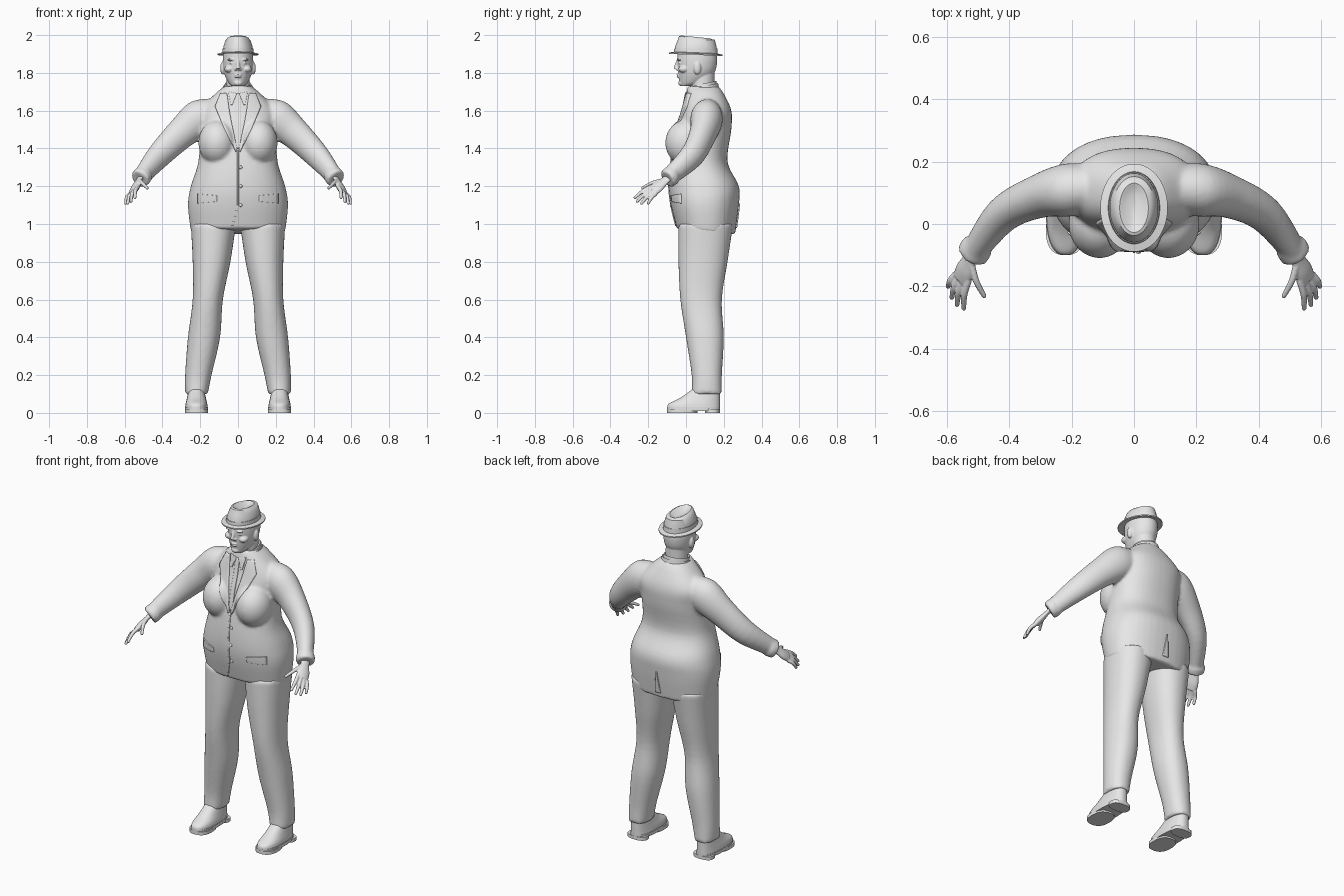
import bpy, bmesh, math
from mathutils import Vector, Matrix

cube = bpy.data.objects.get("Cube")
if cube:
    bpy.data.objects.remove(cube, do_unlink=True)

grey = bpy.data.materials.new("plain_grey")
grey.use_nodes = True
grey.diffuse_color = (.8, .8, .8, 1)
grey.node_tree.nodes["Principled BSDF"].inputs["Base Color"].default_value = grey.diffuse_color


def disc(height, half_width, front, back, x=0, slope=0):
    """Level or sloping oval ring as centre, width vector and depth vector."""
    depth = (back - front) / 2
    centre = Vector((x, (front + back) / 2, height))
    return centre, Vector((half_width, 0, 0)), Vector((0, depth, depth * slope))


def limb(points, hint=(0, 0, 1), flat=1):
    """Rings across a path of (x, y, z, radius), narrowed sideways by flat."""
    path = [Vector(p[:3]) for p in points]
    rings = []
    for i, (*_, radius) in enumerate(points):
        ahead = (path[min(i + 1, len(path) - 1)] - path[max(i - 1, 0)]).normalized()
        side = ahead.cross(Vector(hint)).normalized()
        rings.append((path[i], side * radius * flat, side.cross(ahead) * radius))
    return rings


def ease(before, start, end, after, t):
    """Smooth curve from start to end, aware of both neighbours."""
    leave, arrive = (end - before) / 2, (after - start) / 2
    gap = end - start
    return start + t * (leave + t * (3 * gap - 2 * leave - arrive + t * (leave + arrive - 2 * gap)))


def loft(bm, rings, mirror=False, steps=5, power=2, sides=40):
    """Closed skin over rings, eased between them when steps is above one."""
    last = len(rings) - 1
    fine = []
    for i in range(last):
        four = rings[max(i - 1, 0)], rings[i], rings[i + 1], rings[min(i + 2, last)]
        for k in range(steps):
            fine.append([ease(*parts, k / steps) for parts in zip(*four)])
    fine.append(rings[last])
    for sign in ((1, -1) if mirror else (1,)):
        loops = []
        for centre, across, along_depth in fine:
            loop = []
            for k in range(sides):
                angle = math.tau * (k + .5) / sides
                c, s = (math.copysign(abs(f) ** (2 / power), f)
                        for f in (math.cos(angle), math.sin(angle)))
                p = centre + across * c + along_depth * s
                loop.append(bm.verts.new((p.x * sign, p.y, p.z)))
            loops.append(loop)
        for low, high in zip(loops, loops[1:]):
            for k in range(sides):
                bm.faces.new((low[k], low[k - 1], high[k - 1], high[k]))
        bm.faces.new(loops[0])
        bm.faces.new(reversed(loops[-1]))


def ball(bm, centre, radii, mirror=False):
    for sign in ((1, -1) if mirror else (1,)):
        place = Matrix.Translation((centre[0] * sign, *centre[1:])) @ Matrix.Diagonal((*radii, 1))
        bmesh.ops.create_uvsphere(bm, u_segments=24, v_segments=16, radius=1, matrix=place)


def finish(name, bm, voxel=0, relax=0):
    """Make the object; a voxel size fuses overlapping pieces into one skin."""
    bmesh.ops.recalc_face_normals(bm, faces=bm.faces)
    mesh = bpy.data.meshes.new(name)
    bm.to_mesh(mesh)
    bm.free()
    mesh.materials.append(grey)
    mesh.shade_smooth()
    mesh.set_sharp_from_angle(angle=math.radians(40))
    ob = bpy.data.objects.new(name, mesh)
    bpy.context.scene.collection.objects.link(ob)
    if voxel:
        fuse = ob.modifiers.new("Fuse", 'REMESH')
        fuse.mode, fuse.voxel_size, fuse.use_smooth_shade = 'VOXEL', voxel, True
        soften = ob.modifiers.new("Soften", 'SMOOTH')
        soften.factor, soften.iterations = .5, relax
    return ob


# Jacket: torso, bust, sleeves and cuffs fused
bm = bmesh.new()
torso = [disc(.96, .25, -.05, .26, slope=-.1), disc(1.1, .265, -.08, .28), disc(1.2, .25, -.09, .28),
         disc(1.33, .21, -.08, .22), disc(1.5, .2, -.05, .24), disc(1.6, .2, -.02, .24),
         disc(1.69, .12, 0, .2), disc(1.73, .07, .01, .17)]
loft(bm, torso, power=2.3)
ball(bm, (.11, 0, 1.43), (.1, .11, .12), mirror=True)
wrist = Vector((.52, -.1, 1.24))
sleeve = [(.1, .12, 1.6, .07), (.2, .11, 1.56, .1), (.3, .09, 1.48, .083),
          (.42, .03, 1.36, .068), (*wrist, .046)]
loft(bm, limb(sleeve, flat=.85), mirror=True)
cuff_top = wrist + Vector((-.02, .03, .02))
loft(bm, limb([(*cuff_top, .052), (*wrist, .052)]), mirror=True, steps=1)
jacket = finish("jacket", bm, voxel=.009, relax=5)

# Trousers
bm = bmesh.new()
leg = [disc(1, .12, -.04, .25, .13), disc(.8, .1, -.04, .22, .14), disc(.6, .08, -.03, .19, .16),
       disc(.4, .085, 0, .2, .18), disc(.2, .07, .03, .19, .21), disc(.1, .06, .03, .19, .22)]
loft(bm, leg, mirror=True, power=2.2)
finish("trousers", bm, voxel=.01, relax=4)

# Shoes: uppers, then soles with forefoot pads and heels
foot_x, heel_y, toe_y = .22, .18, -.1
bm = bmesh.new()
upper = [disc(height, width, front, heel_y, foot_x) for height, width, front in
         ((.03, .06, toe_y), (.05, .057, -.09), (.08, .05, -.03), (.13, .04, .04))]
loft(bm, upper, mirror=True, power=2.4)
finish("shoe_uppers", bm)
bm = bmesh.new()
for bottom, top, front, back in ((.01, .03, toe_y, heel_y), (0, .02, toe_y, .06), (0, .02, .1, heel_y)):
    sole = [disc(z, .062, front, back, foot_x) for z in (bottom, top)]
    loft(bm, sole, mirror=True, steps=1, power=2.5)
finish("shoe_soles", bm)

# Hands: a flat palm, four fanned fingers and a thumb
bm = bmesh.new()
palm_normal = Vector((.75, -.25, .65))
reach = Vector((.03, -.07, -.06))
palm = [(*(wrist + reach * t), r) for t, r in ((-.2, .026), (.2, .026), (.7, .036), (1.1, .034))]
thin_palm = [(centre, across, depth * .5) for centre, across, depth in limb(palm, palm_normal)]
loft(bm, thin_palm, mirror=True)


def finger(root, tip, radius):
    bend = root.lerp(tip, .5) + palm_normal * .008
    path = [(*root, radius * 1.4), (*bend, radius * 1.3), (*tip, radius)]
    loft(bm, limb(path, palm_normal), mirror=True, sides=16)
    ball(bm, tip, [radius] * 3, mirror=True)


for i in range(4):
    t = i / 3
    root = Vector((.53, -.18, 1.2)).lerp(Vector((.57, -.16, 1.16)), t)
    tip = Vector((.545, -.27, 1.14)).lerp(Vector((.595, -.2, 1.11)), t)
    finger(root, tip + reach * .2 * math.sin(math.pi * t), .008)
finger(Vector((.52, -.13, 1.23)), Vector((.48, -.23, 1.19)), .008)
finish("hands", bm, voxel=.004, relax=2)

# Head with neck, face and ears
bm = bmesh.new()
loft(bm, [disc(1.65, .065, .03, .15), disc(1.8, .06, .02, .15)])
skull = [disc(1.73, .03, -.03, .03), disc(1.75, .052, -.035, .1), disc(1.8, .074, -.042, .15),
         disc(1.86, .081, -.046, .165), disc(1.92, .076, -.045, .16)]
loft(bm, skull)
nose = [(0, -.04, 1.87, .008), (0, -.05, 1.84, .01), (0, -.053, 1.82, .013)]
loft(bm, limb(nose, hint=(0, 1, 0)))
ball(bm, (.01, -.045, 1.82), (.01, .01, .008), mirror=True)
face = {"brow": ((.034, -.036, 1.87), (.023, .01, .006)), "eye": ((.032, -.03, 1.852), (.014, .01, .006)),
        "cheek": ((.046, -.01, 1.82), (.026, .03, .02)), "ear": ((.08, .06, 1.825), (.014, .02, .034))}
for centre, radii in face.values():
    ball(bm, centre, radii, mirror=True)
ball(bm, (0, -.027, 1.746), (.023, .014, .015))
for lip_height in (1.78, 1.79):
    ball(bm, (0, -.041, lip_height), (.02, .009, .005))
finish("head", bm, voxel=.0035, relax=2)


# Hat with a dented crown, and its band
def hat_ring(height, width, slope):
    length = width + .033
    return disc(height, width, .052 - length, .052 + length, slope=slope)


bm = bmesh.new()
hat = [hat_ring(*row) for row in (
    (1.9, .08, -.04), (1.895, .108, -.04), (1.902, .108, -.04), (1.908, .08, -.04), (1.94, .077, 0),
    (1.97, .067, .06), (1.985, .056, -.1), (1.99, .046, -.1), (1.985, .036, -.1), (1.97, .01, -.1))]
loft(bm, hat, steps=1, sides=56)
finish("hat", bm)
bm = bmesh.new()
loft(bm, [hat_ring(1.906, .083, -.04), hat_ring(1.93, .081, 0)], steps=1, sides=56)
finish("hat_band", bm)

# Collars around the neck
for name, width, top in (("jacket_collar", .08, 1.728), ("shirt_collar", .07, 1.742)):
    bm = bmesh.new()
    rows = [(top - .04, width + .008), (top, width), (top - .004, width - .006)]
    loft(bm, [disc(z, w, .088 - w, .09 + w, slope=.22) for z, w in rows], steps=1)
    finish(name, bm)

# Cloth details draped on the jacket
bpy.context.view_layer.update()
body = jacket.evaluated_get(bpy.context.evaluated_depsgraph_get())


def surface(x, z, way=1):
    hit, spot, _, _ = body.ray_cast(Vector((x, -way, z)), Vector((0, way, 0)))
    return spot.y if hit else .01


def along(line, t):
    place = t * (len(line) - 1)
    i = min(int(place), len(line) - 2)
    return Vector(line[i]).lerp(Vector(line[i + 1]), place - i)


def drape(name, inner, outer, mirror=False, way=1, lift=.006, rows=24, columns=8):
    """Thin plate between two (x, z) lines, laid on the front or back."""
    bm = bmesh.new()
    grid = []
    for r in range(rows + 1):
        a, b = along(inner, r / rows), along(outer, r / rows)
        spots = [a.lerp(b, c / columns) for c in range(columns + 1)]
        grid.append([bm.verts.new((p.x, surface(p.x, p.y, way), p.y)) for p in spots])
    for low, high in zip(grid, grid[1:]):
        for c in range(columns):
            bm.faces.new((low[c], low[c + 1], high[c + 1], high[c]))
    ob = finish(name, bm)
    cloth = ob.modifiers.new("Thickness", 'SOLIDIFY')
    cloth.thickness, cloth.offset = lift * 2, 0
    if mirror:
        ob.modifiers.new("Other side", 'MIRROR').use_mirror_merge = False


def strip(name, line, width, **options):
    """Draped band of even width centred on a line."""
    drape(name, [(x - width, z) for x, z in line], [(x + width, z) for x, z in line], **options)


drape("lapels", [(.058, 1.69), (.045, 1.6), (.027, 1.5), (.004, 1.39)],
      [(.09, 1.69), (.12, 1.62), (.075, 1.51), (.012, 1.38)], mirror=True, lift=.008)
drape("shirt_collar_points", [(.006, 1.69), (.03, 1.63)], [(.05, 1.7), (.038, 1.63)], mirror=True)
strip("necktie", [(0, 1.69), (0, 1.4)], .013, lift=.004)
strip("front_edge", [(0, 1.39), (0, 1.1), (-.03, .99)], .004, lift=.004)
drape("pocket_flaps", [(.11, 1.12), (.11, 1.15)], [(.21, 1.11), (.21, 1.16)], mirror=True)
drape("back_vent", [(-.003, 1.11), (-.018, .98)], [(.003, 1.11), (.018, .98)], way=-1)

bm = bmesh.new()
for height in (1.3, 1.2, 1.1):
    ball(bm, (.014, surface(.014, height), height), (.009, .006, .009))
finish("jacket_buttons", bm)
